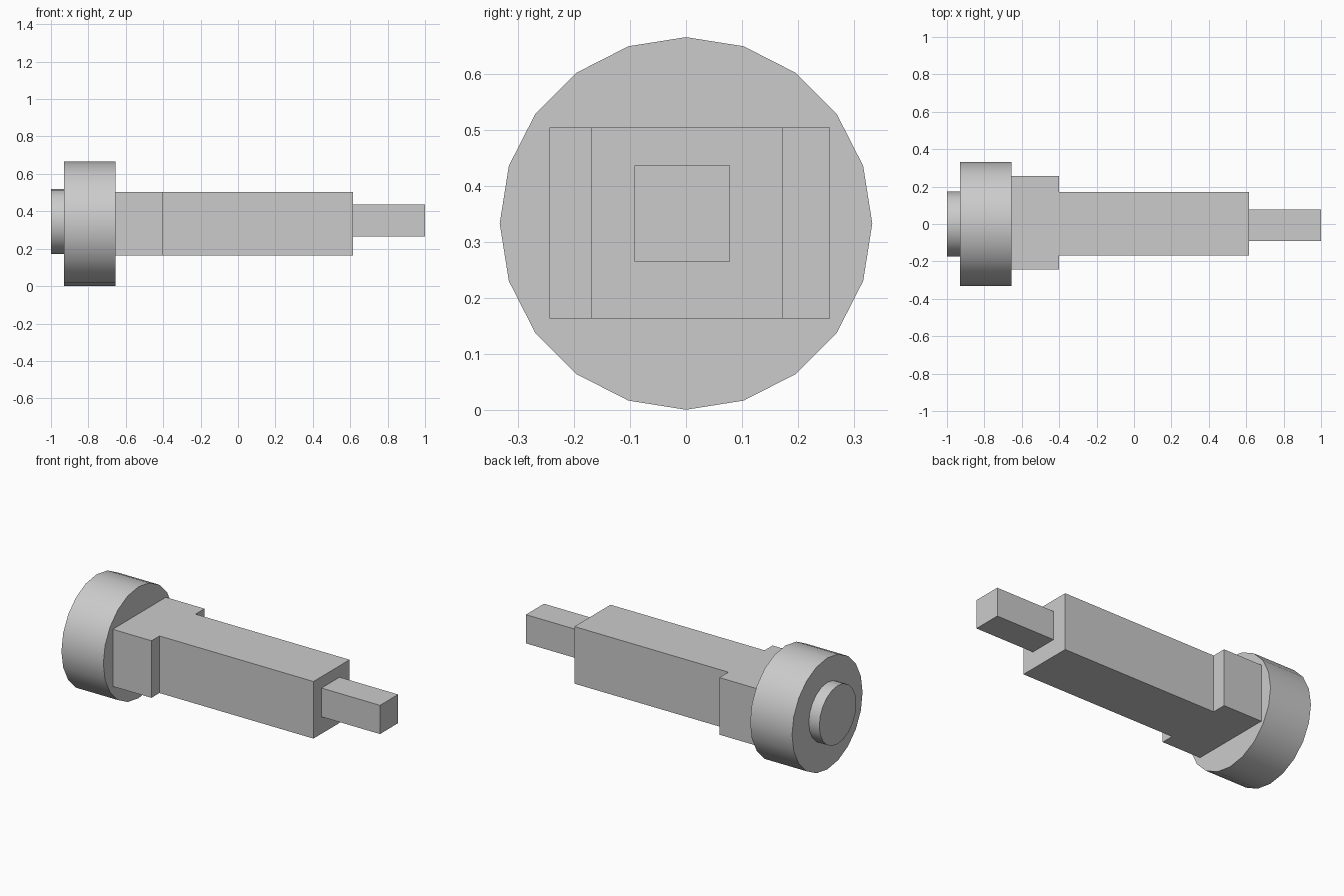
import bpy
import bmesh
import math
from mathutils import Matrix

cube = bpy.data.objects.get("Cube")
if cube:
    bpy.data.objects.remove(cube, do_unlink=True)

grey = bpy.data.materials.new("plain_grey")
grey.use_nodes = True
colour = (0.6, 0.6, 0.6, 1.0)
grey.diffuse_color = colour
grey.node_tree.nodes["Principled BSDF"].inputs["Base Color"].default_value = colour


def finish(name, bm):
    """Turn a bmesh into a named grey object."""
    bmesh.ops.recalc_face_normals(bm, faces=bm.faces)
    mesh = bpy.data.meshes.new(name)
    bm.to_mesh(mesh)
    bm.free()
    mesh.materials.append(grey)
    obj = bpy.data.objects.new(name, mesh)
    bpy.context.collection.objects.link(obj)
    return obj


def disc(name, x0, x1, radius, z):
    """Smooth-sided cylinder along x, with a corner at the top."""
    bm = bmesh.new()
    place = Matrix.Translation(((x0 + x1) / 2, 0, z)) @ Matrix.Rotation(math.pi / 2, 4, 'Y')
    bmesh.ops.create_cone(bm, cap_ends=True, segments=20, radius1=radius,
                          radius2=radius, depth=x1 - x0, matrix=place)
    obj = finish(name, bm)
    bpy.ops.object.select_all(action='DESELECT')
    obj.select_set(True)
    bpy.context.view_layer.objects.active = obj
    bpy.ops.object.shade_smooth_by_angle(angle=math.radians(30))


def prism(name, outline, z0, z1):
    """Extrude an xy outline upwards."""
    bm = bmesh.new()
    face = bm.faces.new([bm.verts.new((x, y, z0)) for x, y in outline])
    top = bmesh.ops.extrude_face_region(bm, geom=[face])["geom"]
    bmesh.ops.translate(bm, vec=(0, 0, z1 - z0),
                        verts=[v for v in top if isinstance(v, bmesh.types.BMVert)])
    finish(name, bm)


# Round head and its end cap
disc("head", -0.931, -0.655, 0.332, 0.333)
disc("end_cap", -1.0, -0.931, 0.174, 0.345)

# Square shaft with wider shoulders next to the head
prism("shaft", [(-0.655, -0.243), (-0.4, -0.243), (-0.4, -0.168), (0.615, -0.168),
                (0.615, 0.172), (-0.4, 0.172), (-0.4, 0.257), (-0.655, 0.257)],
      0.164, 0.504)

# Thin square tip
prism("tip", [(0.615, -0.092), (1.0, -0.092), (1.0, 0.078), (0.615, 0.078)],
      0.265, 0.436)
